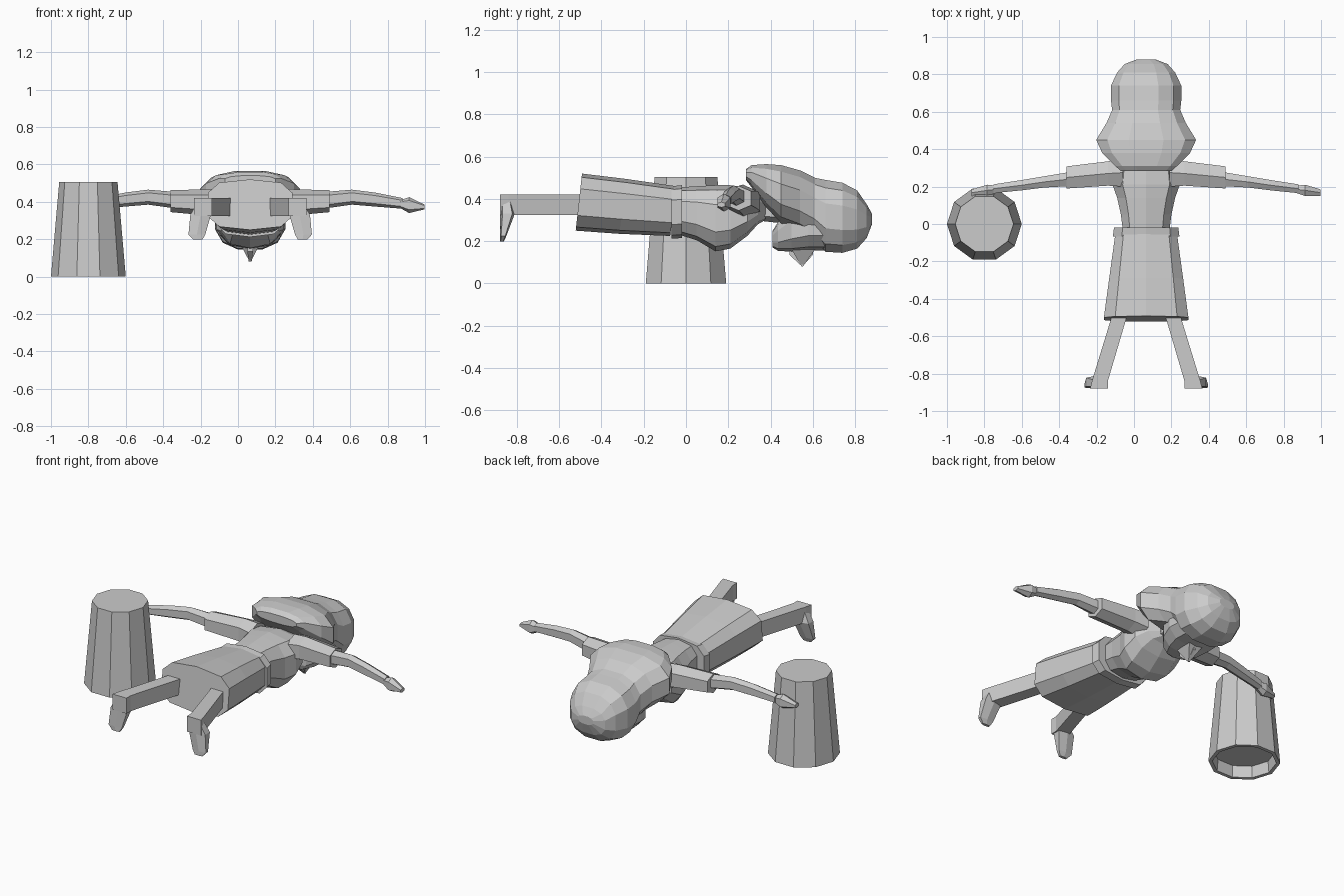
import bpy, bmesh
from math import cos, sin, pi, copysign

CX = 0.065  # symmetry plane of the figure


def make(name, bm):
    bmesh.ops.recalc_face_normals(bm, faces=bm.faces)
    me = bpy.data.meshes.new(name)
    bm.to_mesh(me)
    bm.free()
    ob = bpy.data.objects.new(name, me)
    bpy.context.collection.objects.link(ob)
    return ob


def loft(name, axis, rings, n=10, power=0.8, mirror=False, shear=0.0):
    """Rings are (t, a0, a1, b0, b1): position on the axis and the two extents."""
    pts = []
    for i in range(n):
        a = 2 * pi * (i + 0.5) / n
        pts.append([copysign(abs(f) ** power, f) if abs(f) > 1e-6 else 0
                    for f in (cos(a), sin(a))])
    mu = max(abs(p[0]) for p in pts)
    mv = max(abs(p[1]) for p in pts)
    bm = bmesh.new()
    loops = []
    for t, a0, a1, b0, b1 in rings:
        loop = []
        for u, v in pts:
            a = (a0 + a1) / 2 + (a1 - a0) / 2 * u / mu
            b = (b0 + b1) / 2 + (b1 - b0) / 2 * v / mv
            co = {'x': (t, a, b), 'y': (a, t + shear * v / mv, b), 'z': (a, b, t)}[axis]
            if mirror:
                co = (2 * CX - co[0], co[1], co[2])
            loop.append(bm.verts.new(co))
        loops.append(loop)
    for p, q in zip(loops, loops[1:]):
        for i in range(n):
            j = (i + 1) % n
            bm.faces.new((p[i], p[j], q[j], q[i]))
    bm.faces.new(loops[0])
    bm.faces.new(loops[-1])
    return make(name, bm)


def body(name, rings, **kw):
    """Loft along y, symmetric about CX: (y, half width, z low, z high)."""
    return loft(name, 'y', [(y, CX - w, CX + w, lo, hi) for y, w, lo, hi in rings], **kw)


# Upturned bucket with a recessed underside
bm = bmesh.new()
loops = []
for r, z in [(0.156, 0.505), (0.2, 0), (0.178, 0), (0.172, 0.07)]:
    loops.append([bm.verts.new((-0.8 + r * cos(k * pi / 5), r * sin(k * pi / 5), z))
                  for k in range(10)])
for p, q in zip(loops, loops[1:]):
    for i in range(10):
        j = (i + 1) % 10
        bm.faces.new((p[i], p[j], q[j], q[i]))
bm.faces.new(loops[0])
bm.faces.new(loops[-1])
make("bucket", bm)

# Dress
body("skirt", [(-0.507, 0.226, 0.25, 0.52), (-0.3, 0.198, 0.235, 0.495),
               (-0.06, 0.165, 0.225, 0.46)], power=0.65, shear=0.015)
body("belt", [(-0.068, 0.178, 0.212, 0.46), (-0.02, 0.172, 0.215, 0.465)], power=0.65)
body("bodice", [(-0.03, 0.125, 0.23, 0.455), (0.05, 0.135, 0.205, 0.46),
                (0.14, 0.155, 0.152, 0.465), (0.21, 0.18, 0.165, 0.465),
                (0.29, 0.17, 0.225, 0.455), (0.34, 0.12, 0.28, 0.435),
                (0.375, 0.06, 0.3, 0.41)], power=0.75)
body("neck", [(0.32, 0.055, 0.3, 0.41), (0.5, 0.055, 0.28, 0.4)], n=6)

# Head
body("face", [(0.41, 0.04, 0.17, 0.25), (0.435, 0.09, 0.155, 0.29),
              (0.5, 0.14, 0.15, 0.36), (0.58, 0.165, 0.155, 0.4),
              (0.68, 0.16, 0.155, 0.4)], power=0.75)
body("nose", [(0.49, 0.015, 0.135, 0.18), (0.55, 0.008, 0.08, 0.12),
              (0.6, 0.008, 0.135, 0.18)], n=4)
loft("nose_base", 'z', [(0.08, CX - .003, CX + .003, .547, .553),
                        (0.16, CX - .045, CX + .045, .5, .61)], n=4)
body("hair", [(0.283, 0.135, 0.49, 0.54), (0.31, 0.165, 0.455, 0.56),
              (0.38, 0.235, 0.36, 0.565), (0.45, 0.267, 0.285, 0.56),
              (0.54, 0.212, 0.25, 0.535), (0.61, 0.182, 0.21, 0.5),
              (0.66, 0.188, 0.15, 0.49), (0.74, 0.188, 0.145, 0.477),
              (0.81, 0.155, 0.165, 0.44), (0.855, 0.115, 0.215, 0.375),
              (0.88, 0.05, 0.28, 0.33)], n=12)

# Limbs, one set per side
for side, m in (("left", False), ("right", True)):
    loft(side + "_sleeve", 'x', [(-0.06, .2, .35, .31, .46), (-0.14, .205, .335, .325, .468),
                                 (-0.36, .19, .308, .345, .462)], n=6, mirror=m)
    loft(side + "_arm", 'x', [(-0.3, .205, .285, .36, .45), (-0.48, .195, .255, .385, .465),
                              (-0.6, .18, .235, .375, .45), (-0.75, .165, .212, .363, .42)],
         n=6, mirror=m)
    loft(side + "_hand", 'x', [(-0.74, .165, .205, .365, .41), (-0.785, .15, .21, .34, .425),
                               (-0.868, .15, .185, .36, .385)], n=6, mirror=m)
    loft(side + "_leg", 'y', [(-0.4, -.09, -.01, .325, .42), (-0.84, -.225, -.14, .325, .42),
                              (-0.88, -.235, -.14, .325, .42)], n=4, mirror=m)
    loft(side + "_foot", 'z', [(0.198, -.24, -.19, -.88, -.862), (0.225, -.265, -.175, -.88, -.85),
                               (0.33, -.255, -.145, -.88, -.81), (0.42, -.205, -.14, -.88, -.83)],
         n=6, power=0.6, mirror=m)
